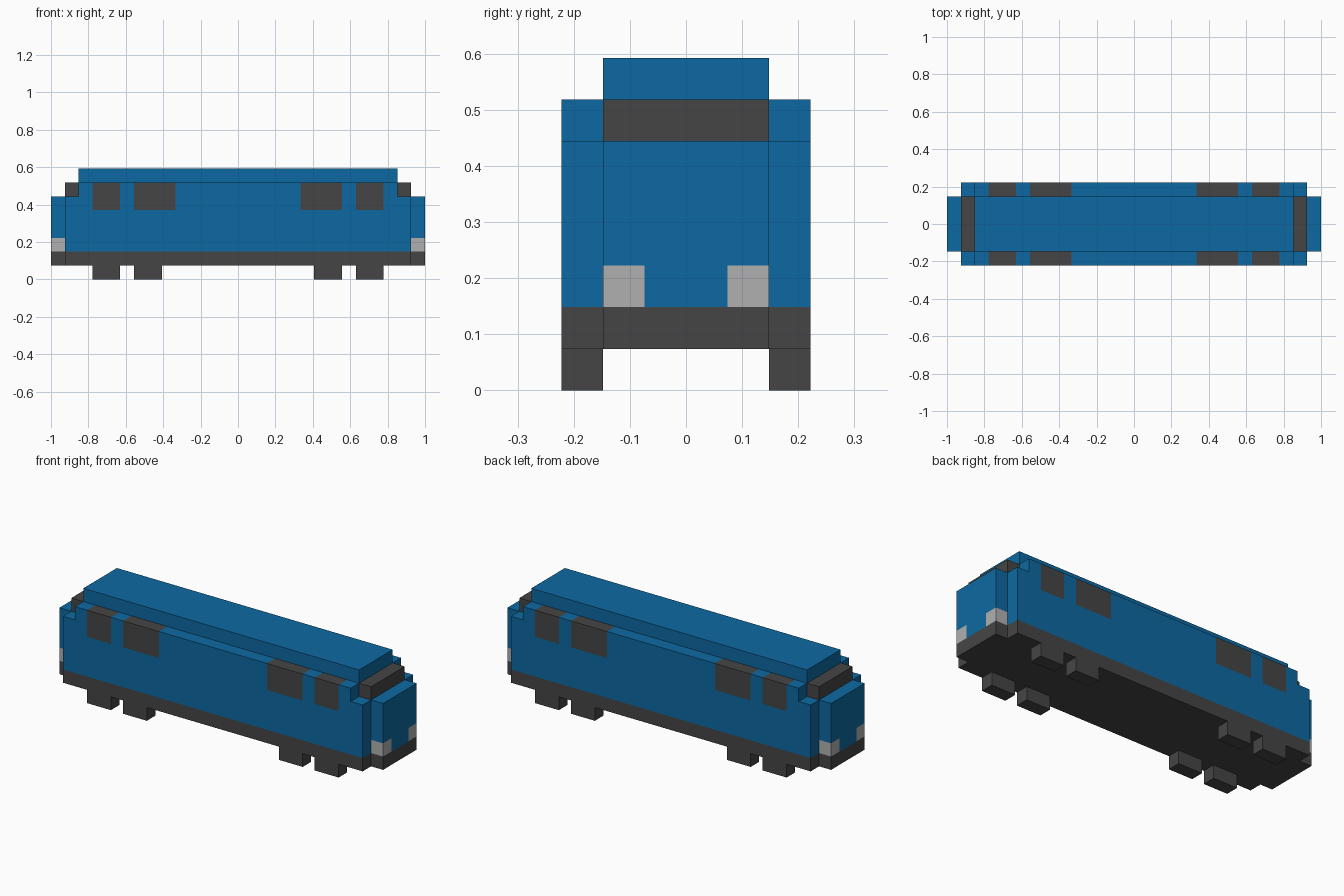
import bpy, bmesh
from mathutils import Vector

if "Cube" in bpy.data.objects:
    bpy.data.objects.remove(bpy.data.objects["Cube"])

U = 2 / 27  # one block; all sizes below are in blocks


def material(name, rgb):
    m = bpy.data.materials.new(name)
    m.diffuse_color = (*rgb, 1)
    m.use_nodes = True
    m.node_tree.nodes["Principled BSDF"].inputs["Base Color"].default_value = m.diffuse_color
    return m


BLUE = material("blue paint", (0.004, 0.141, 0.361))
DARK = material("dark grey", (0.060, 0.060, 0.060))
LIGHT = material("light grey", (0.434, 0.434, 0.434))


def prism(name, pts, axis, a, b, mats, cuts=(), rule=None, hidden=()):
    """Extrude a 2D outline along an axis from a to b, cut it along planes,
    colour faces by a rule and drop faces lying on hidden planes."""
    bm = bmesh.new()

    def place(p, h):
        co = list(p)
        co.insert(axis, h)
        return Vector(co)
    face = bm.faces.new([bm.verts.new(place(p, a)) for p in pts])
    ext = bmesh.ops.extrude_face_region(bm, geom=[face], use_keep_orig=True)
    move = place((0, 0), b - a)
    bmesh.ops.translate(bm, vec=move, verts=[v for v in ext["geom"] if isinstance(v, bmesh.types.BMVert)])
    bmesh.ops.recalc_face_normals(bm, faces=bm.faces[:])
    for ax, val in cuts:
        plane = Vector((0, 0, 0))
        plane[ax] = 1
        bmesh.ops.bisect_plane(bm, geom=bm.verts[:] + bm.edges[:] + bm.faces[:],
                               plane_co=plane * val, plane_no=plane)
    gone = [f for f in bm.faces
            if any(all(abs(v.co[ax] - val) < 1e-4 for v in f.verts) for ax, val in hidden)]
    bmesh.ops.delete(bm, geom=gone, context='FACES')
    if rule:
        for f in bm.faces:
            f.material_index = int(rule(f.calc_center_median()))
    bmesh.ops.scale(bm, vec=(U, U, U), verts=bm.verts[:])
    me = bpy.data.meshes.new(name)
    bm.to_mesh(me)
    bm.free()
    for m in mats:
        me.materials.append(m)
    ob = bpy.data.objects.new(name, me)
    bpy.context.collection.objects.link(ob)
    return ob


def rect(x0, x1, y0, y1):
    return [(x0, y0), (x1, y0), (x1, y1), (x0, y1)]


# Underframe: plan outline with narrower ends
q = [(13.5, -2), (13.5, 2), (12.5, 2), (12.5, 3)]
plan = q + [(-x, -y if i > 3 else y) for i, (x, y) in enumerate(reversed(q[1:]))]
plan += [(-13.5, -2), (-12.5, -2), (-12.5, -3), (12.5, -3), (12.5, -2)]
prism("underframe", plan, 2, 1, 2, [DARK], hidden=[(2, 2)])

# Roof
prism("roof", rect(-11.5, 11.5, -2, 2), 2, 7, 8, [BLUE], hidden=[(2, 7)])

# Side walls with flush windows that wrap onto the top ledge
WINDOWS = [(4.5, 7.5), (8.5, 10.5)]
WHEELS = [(5.5, 7.5), (8.5, 10.5)]
side = [(-12.5, 2), (12.5, 2), (12.5, 6), (11.5, 6), (11.5, 7),
        (-11.5, 7), (-11.5, 6), (-12.5, 6)]
wall_cuts = [(2, 5)] + [(0, s * x) for w in WINDOWS for x in w for s in (-1, 1)]


def is_window(c):
    return c.z > 5 and any(a < abs(c.x) < b for a, b in WINDOWS)


for s, where in ((-1, "front"), (1, "back")):
    prism(where + "_side_wall", side, 1, 2 * s, 3 * s, [BLUE, DARK],
          wall_cuts, is_window, [(1, 2 * s), (2, 2)])
    # Wheel blocks
    for e, end in ((-1, "left"), (1, "right")):
        for i, (a, b) in enumerate(WHEELS):
            prism(f"{where}_{end}_wheel_{i + 1}", rect(a * e, b * e, 2 * s, 3 * s),
                  2, 0, 1, [DARK], hidden=[(2, 1)])

# Cab ends: nose with corner headlights, and windscreen above
for e, end in ((-1, "left"), (1, "right")):
    prism(end + "_nose", rect(12.5 * e, 13.5 * e, -2, 2), 2, 2, 6, [BLUE, LIGHT],
          [(2, 3), (1, -1), (1, 1)], lambda c: c.z < 3 and abs(c.y) > 1,
          [(0, 12.5 * e), (2, 2)])
    prism(end + "_windscreen", rect(11.5 * e, 12.5 * e, -2, 2), 2, 6, 7, [DARK],
          hidden=[(0, 11.5 * e), (2, 6)])
